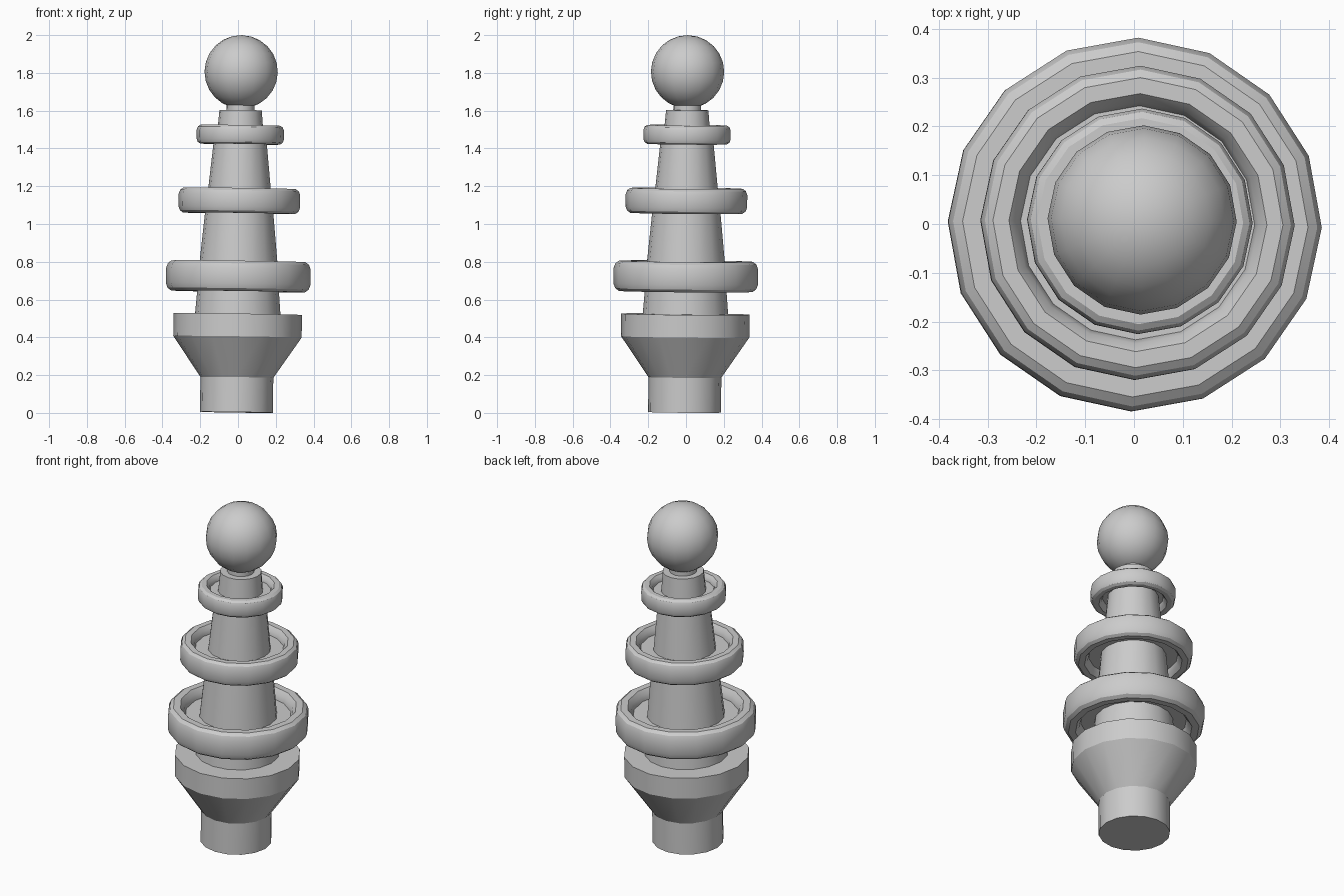
import bpy, bmesh
from math import sin, cos, pi, radians
from mathutils import Matrix

if "Cube" in bpy.data.objects:
    bpy.data.objects.remove(bpy.data.objects["Cube"])

SIDES = 16
# The whole finial leans very slightly
LEAN = (Matrix.Translation((-0.0085, -0.0075, 0.003))
        @ Matrix.Rotation(radians(0.8), 4, 'Y')
        @ Matrix.Rotation(radians(-0.5), 4, 'X')
        @ Matrix.Rotation(radians(-1), 4, 'Z'))


def lathe(name, profile, closed=False):
    """Spin (radius, z) points around z; closed joins last point to first."""
    bm = bmesh.new()
    rows = [[bm.verts.new((r * cos(2 * pi * i / SIDES), r * sin(2 * pi * i / SIDES), z))
             for i in range(SIDES)] for r, z in profile]
    pairs = list(zip(rows, rows[1:]))
    if closed:
        pairs.append((rows[-1], rows[0]))
    for a, b in pairs:
        for i in range(SIDES):
            j = (i + 1) % SIDES
            bm.faces.new((a[i], a[j], b[j], b[i]))
    bmesh.ops.remove_doubles(bm, verts=bm.verts, dist=1e-5)
    bmesh.ops.recalc_face_normals(bm, faces=bm.faces)
    bm.transform(LEAN)
    mesh = bpy.data.meshes.new(name)
    bm.to_mesh(mesh)
    bm.free()
    ob = bpy.data.objects.new(name, mesh)
    bpy.context.collection.objects.link(ob)
    bpy.ops.object.select_all(action='DESELECT')
    ob.select_set(True)
    bpy.context.view_layer.objects.active = ob
    bpy.ops.object.shade_smooth_by_angle(angle=radians(30))
    return ob


# Foot and flared base
lathe("base", [(0, 0), (0.193, 0), (0.193, 0.185), (0.34, 0.40),
               (0.34, 0.52), (0, 0.52)])

# Tapered stem with a thin web reaching out to each ring
lathe("stem", [(0, 0.51), (0.227, 0.51),
               (0.212, 0.695), (0.295, 0.695), (0.295, 0.745), (0.211, 0.745),
               (0.177, 1.095), (0.247, 1.095), (0.247, 1.14), (0.17, 1.14),
               (0.138, 1.455), (0.172, 1.455), (0.172, 1.485), (0.122, 1.485),
               (0.112, 1.60), (0, 1.60)])

# Rounded rings: name, outer radius, half width, mid height, half height
for name, outer, hw, mid, hh in [("lower_ring", 0.383, 0.048, 0.72, 0.08),
                                 ("middle_ring", 0.322, 0.041, 1.12, 0.066),
                                 ("upper_ring", 0.231, 0.033, 1.47, 0.05)]:
    section = [(1, 0.5), (0.8, 0.82), (0.4, 1), (-0.4, 1), (-0.8, 0.7), (-1, 0.3)]
    section += [(u, -v) for u, v in reversed(section)]
    lathe(name, [(outer - hw + u * hw, mid + v * hh) for u, v in section], closed=True)

# Neck and ball
lathe("neck", [(0, 1.59), (0.074, 1.59), (0.074, 1.65), (0, 1.65)])
lathe("ball", [(0.194 * sin(pi * k / 12), 1.803 - 0.194 * cos(pi * k / 12))
               for k in range(13)])
